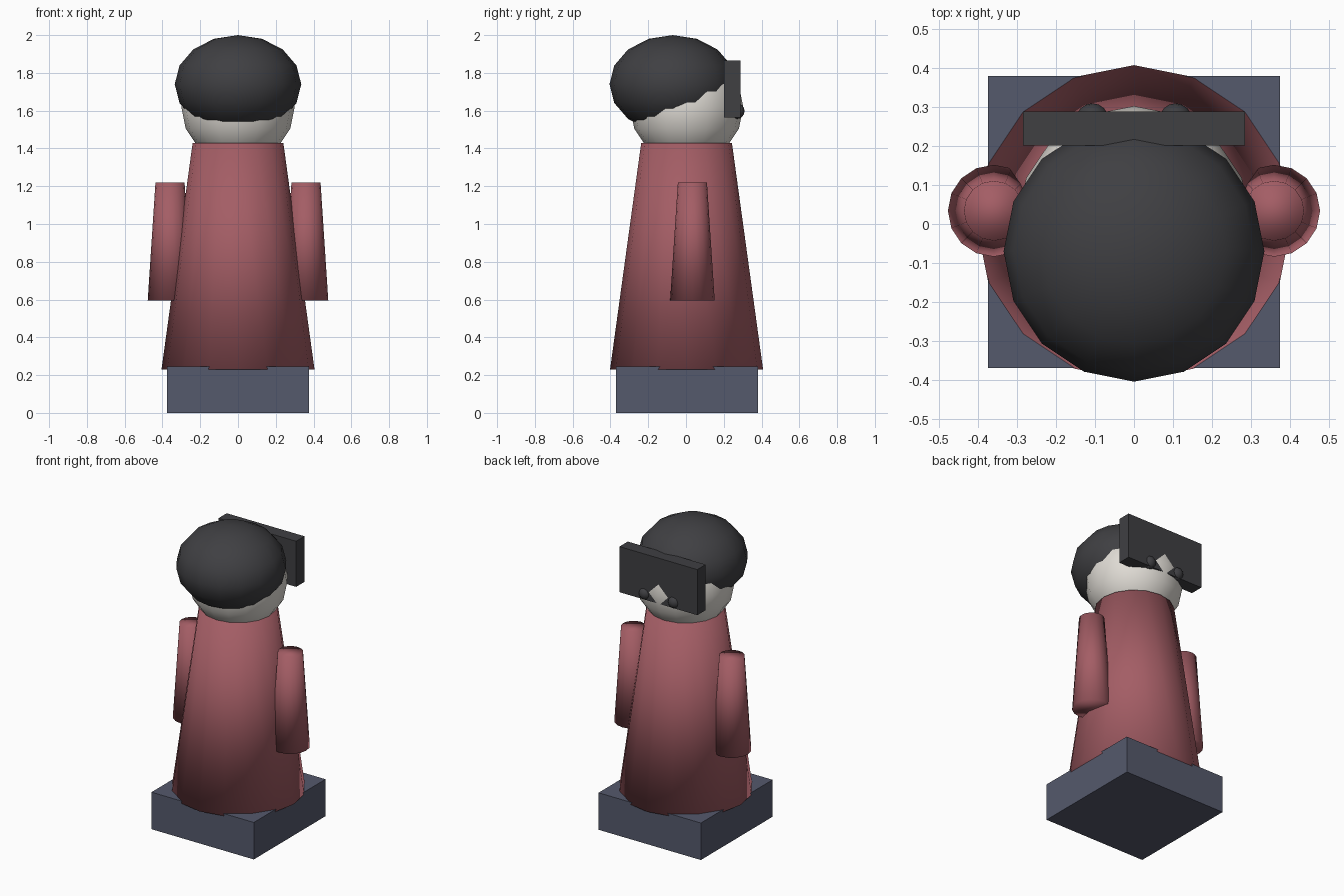
import bpy

if "Cube" in bpy.data.objects:
    bpy.data.objects.remove(bpy.data.objects["Cube"])


def material(name, color):
    m = bpy.data.materials.new(name)
    m.diffuse_color = (*color, 1)
    m.use_nodes = True
    m.node_tree.nodes["Principled BSDF"].inputs["Base Color"].default_value = m.diffuse_color
    return m


RED = material("red_cloth", (0.37, 0.11, 0.13))
BLUE = material("slate_blue", (0.09, 0.10, 0.15))
DARK = material("charcoal", (0.05, 0.05, 0.055))
SKIN = material("pale", (0.75, 0.72, 0.67))


def finish(name, mat, smooth):
    ob = bpy.context.object
    ob.name = name
    ob.data.materials.append(mat)
    if smooth:
        bpy.ops.object.shade_smooth()
    return ob


def box(name, mat, lo, hi):
    bpy.ops.mesh.primitive_cube_add(size=1, location=[(a + b) / 2 for a, b in zip(lo, hi)])
    ob = finish(name, mat, False)
    ob.scale = [b - a for a, b in zip(lo, hi)]


def taper(name, mat, x, y, z0, z1, r0, r1):
    bpy.ops.mesh.primitive_cone_add(vertices=16, radius1=r0, radius2=r1, depth=z1 - z0,
                                    location=(x, y, (z0 + z1) / 2))
    finish(name, mat, True)


def ball(name, mat, loc, radii):
    bpy.ops.mesh.primitive_uv_sphere_add(segments=16, ring_count=8, radius=1, location=loc)
    finish(name, mat, True).scale = radii


# Plinth and robe
box("base", BLUE, (-0.375, -0.37, 0), (0.375, 0.38, 0.245))
taper("robe", RED, 0, 0.003, 0.23, 1.43, 0.405, 0.24)

# Head, hair and the slab across the face
ball("head", SKIN, (0, 0.003, 1.62), (0.30, 0.30, 0.30))
ball("hair", DARK, (0, -0.07, 1.74), (0.335, 0.335, 0.26))
box("fringe", DARK, (-0.285, 0.202, 1.563), (0.285, 0.289, 1.865))

# Mirrored arms and eyes
for side, s in (("left", -1), ("right", 1)):
    taper(side + "_arm", RED, s * 0.36, 0.034, 0.595, 1.22, 0.118, 0.077)
    ball(side + "_eye", DARK, (s * 0.107, 0.268, 1.598), (0.042, 0.042, 0.042))
